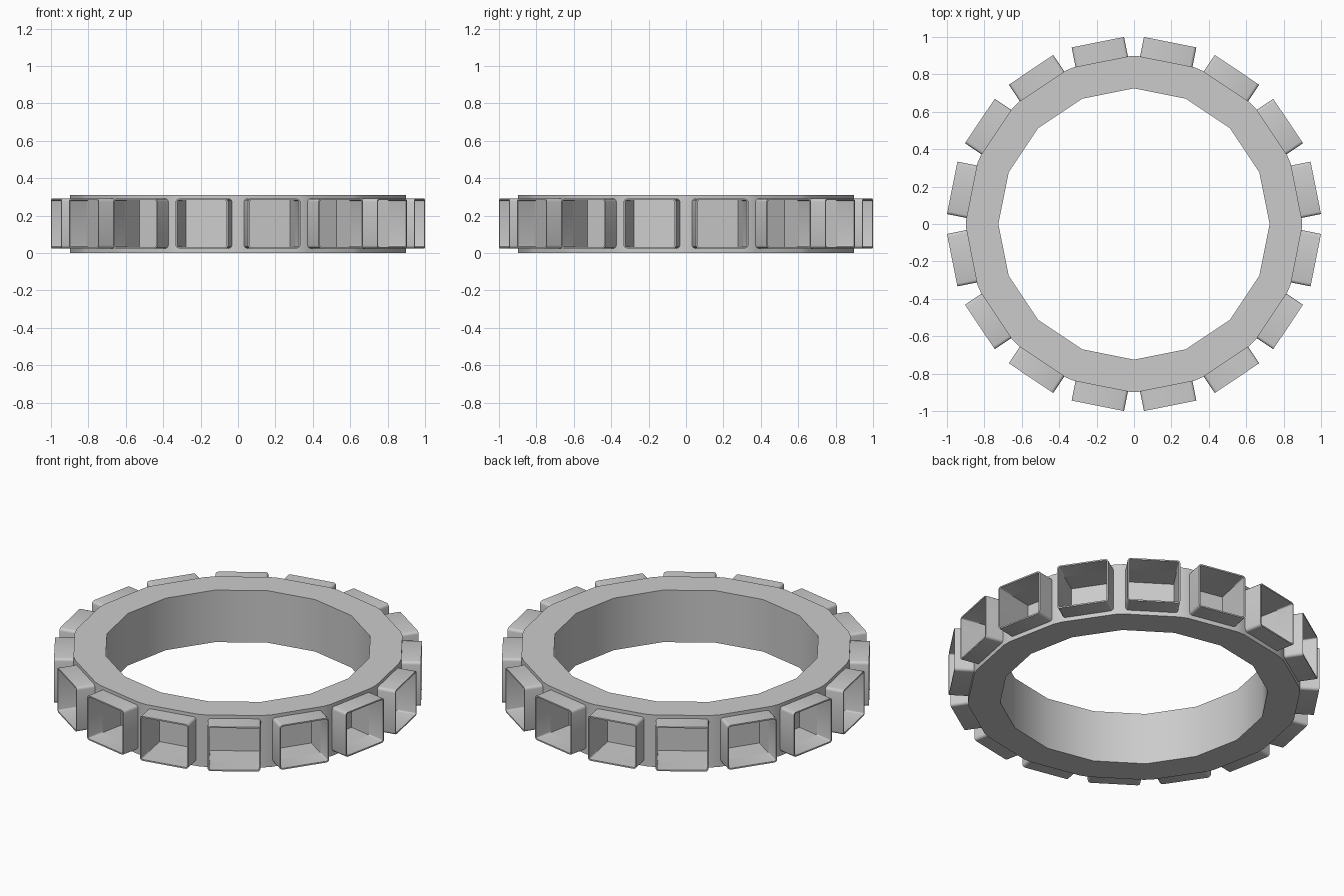
import bpy, bmesh, math
from mathutils import Vector

if "Cube" in bpy.data.objects:
    bpy.data.objects.remove(bpy.data.objects["Cube"])

N = 16
STEP = 2 * math.pi / N
HEIGHT = 0.31            # ring height
R_IN = 0.725             # inner corner radius
FLAT = 0.885             # distance to the outer flats
TIP = 0.991              # distance to the mouth of each frame
POCKET = 0.745           # distance to the pocket back wall
HALF_FACE = FLAT * math.tan(STEP / 2) - 0.025   # flat width, corners clipped
HALF_W, Z0, Z1 = 0.143, 0.025, 0.29             # frame outside
WALL = 0.008

grey = bpy.data.materials.new("plain_grey")
grey.diffuse_color = (0.6, 0.6, 0.6, 1)
grey.use_nodes = True
grey.node_tree.nodes["Principled BSDF"].inputs["Base Color"].default_value = grey.diffuse_color


def place(angle, r, t, z):
    """Point at distance r along a side's direction, t sideways, height z."""
    c, s = math.cos(angle), math.sin(angle)
    return Vector((r * c - t * s, r * s + t * c, z))


def rect(half, z0, z1):
    return [(-half, z0), (half, z0), (half, z1), (-half, z1)]


def rounded(half, z0, z1, rad, seg=3):
    pts = []
    corners = [(half - rad, z1 - rad), (-half + rad, z1 - rad),
               (-half + rad, z0 + rad), (half - rad, z0 + rad)]
    for i, (cx, cz) in enumerate(corners):
        for k in range(seg + 1):
            a = math.pi / 2 * (i + k / seg)
            pts.append((cx + rad * math.cos(a), cz + rad * math.sin(a)))
    return pts


def loop(bm, angle, r, pts):
    return [bm.verts.new(place(angle, r, t, z)) for t, z in pts]


def bridge(bm, a, b):
    for i in range(len(a)):
        j = (i + 1) % len(a)
        bm.faces.new((a[i], a[j], b[j], b[i]))


def finish(bm, name):
    bmesh.ops.remove_doubles(bm, verts=bm.verts, dist=1e-5)
    bmesh.ops.recalc_face_normals(bm, faces=bm.faces)
    me = bpy.data.meshes.new(name)
    bm.to_mesh(me)
    bm.free()
    me.materials.append(grey)
    ob = bpy.data.objects.new(name, me)
    bpy.context.collection.objects.link(ob)
    bpy.ops.object.select_all(action='DESELECT')
    ob.select_set(True)
    bpy.context.view_layer.objects.active = ob
    bpy.ops.object.shade_smooth_by_angle(angle=math.radians(31))
    return ob


opening = rect(HALF_W - WALL, Z0 + WALL, Z1 - WALL)

# ring: sixteen-sided band with a deep pocket in every outer flat
bm = bmesh.new()
for i in range(N):
    a = (i + 0.5) * STEP
    face = loop(bm, a, FLAT, rect(HALF_FACE, 0, HEIGHT))
    mouth = loop(bm, a, FLAT, opening)
    back = loop(bm, a, POCKET, opening)
    bridge(bm, face, mouth)
    bridge(bm, mouth, back)
    bm.faces.new(back)
    ends = [i * STEP, (i + 1) * STEP]
    inner = [[bm.verts.new(place(e, R_IN, 0, z)) for z in (0, HEIGHT)] for e in ends]
    bm.faces.new((inner[0][0], inner[1][0], inner[1][1], inner[0][1]))
    # top and bottom, plus the clipped corner to the next side
    nxt = [bm.verts.new(place(a + STEP, FLAT, -HALF_FACE, z)) for z in (0, HEIGHT)]
    bm.faces.new((face[1], nxt[0], nxt[1], face[2]))
    for k, (p, q) in enumerate(((face[0], face[1]), (face[3], face[2]))):
        bm.faces.new((inner[0][k], p, q, inner[1][k]))
        bm.faces.new((inner[1][k], q, nxt[k]))
finish(bm, "ring")

# frames: thin open-ended boxes around each pocket mouth
for i in range(N):
    a = (i + 0.5) * STEP
    bm = bmesh.new()
    outside = rounded(HALF_W, Z0, Z1, 0.016)
    inside = rounded(HALF_W - WALL, Z0 + WALL, Z1 - WALL, 0.008)
    loops = [loop(bm, a, r, p) for r, p in
             ((FLAT - 0.004, outside), (TIP, outside), (TIP, inside), (FLAT - 0.004, inside))]
    for k in range(4):
        bridge(bm, loops[k], loops[(k + 1) % 4])
    finish(bm, f"socket_frame_{i + 1:02d}")
